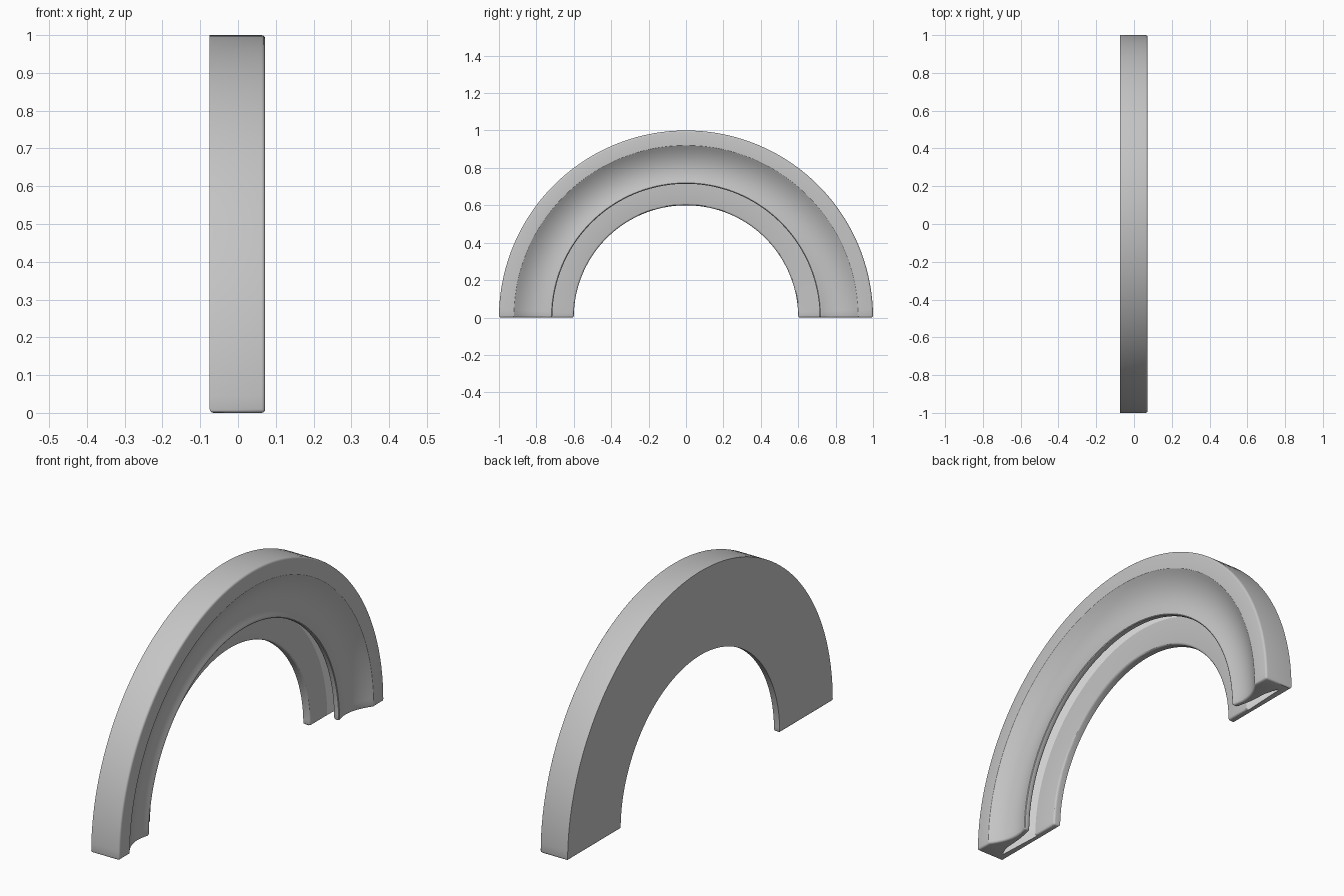
import bpy, bmesh, math

cube = bpy.data.objects.get("Cube")
if cube:
    bpy.data.objects.remove(cube, do_unlink=True)


def material(name, color):
    m = bpy.data.materials.new(name)
    m.use_nodes = True
    m.diffuse_color = color
    m.node_tree.nodes["Principled BSDF"].inputs["Base Color"].default_value = color
    return m


grey = material("matte grey", (0.56, 0.56, 0.56, 1))
white = material("slot white", (1, 1, 1, 1))

BACK, FRONT, STEPS, TROUGH = -0.075, 0.072, 72, 12

# Cross-section as (x, radius): back, rim, curved trough, lip, slot, plate
profile = [(BACK, 0.6), (BACK, 1.0), (FRONT, 1.0)]
for i in range(TROUGH + 1):
    r = 0.92 - 0.205 * i / TROUGH
    profile.append((0.022 + 2.75 * (r - 0.785) ** 2, r))
tip = len(profile) - 1
profile += [(0.004, 0.715), (-0.006, 0.76), (-0.009, 0.82), (-0.014, 0.89),
            (-0.03, 0.95), (-0.04, 0.95), (-0.04, 0.73), (-0.04, 0.6)]
count = len(profile)
slot = range(tip + 2, count - 2)              # segments lying inside the slot
rounded = {2, tip, tip + 1, count - 1}        # profile corners that are rounded

# Sweep the cross-section over half a turn
bm = bmesh.new()
rings = []
for s in range(STEPS + 1):
    a = math.pi * s / STEPS
    rings.append([bm.verts.new((x, -r * math.cos(a), r * math.sin(a)))
                  for x, r in profile])
for a, b in zip(rings, rings[1:]):
    for i in range(count):
        j = (i + 1) % count
        face = bm.faces.new((a[i], a[j], b[j], b[i]))
        face.material_index = 1 if i in slot else 0
for ring in (rings[0], rings[-1]):
    bm.faces.new(ring)
bmesh.ops.recalc_face_normals(bm, faces=bm.faces[:])

# Round the chosen long edges and the outlines of both ends
edges = [bm.edges.get((a[i], b[i])) for a, b in zip(rings, rings[1:]) for i in rounded]
for ring in (rings[0], rings[-1]):
    edges += [bm.edges.get((ring[i], ring[(i + 1) % count]))
              for i in range(count) if i not in slot]
bmesh.ops.bevel(bm, geom=edges, offset=0.011, segments=3, profile=0.5,
                affect='EDGES', clamp_overlap=True, material=0)

mesh = bpy.data.meshes.new("half_ring_body")
bm.to_mesh(mesh)
bm.free()
mesh.materials.append(grey)
mesh.materials.append(white)
body = bpy.data.objects.new("half_ring_body", mesh)
bpy.context.collection.objects.link(body)

bpy.ops.object.select_all(action='DESELECT')
body.select_set(True)
bpy.context.view_layer.objects.active = body
bpy.ops.object.shade_smooth_by_angle(angle=math.radians(30))
